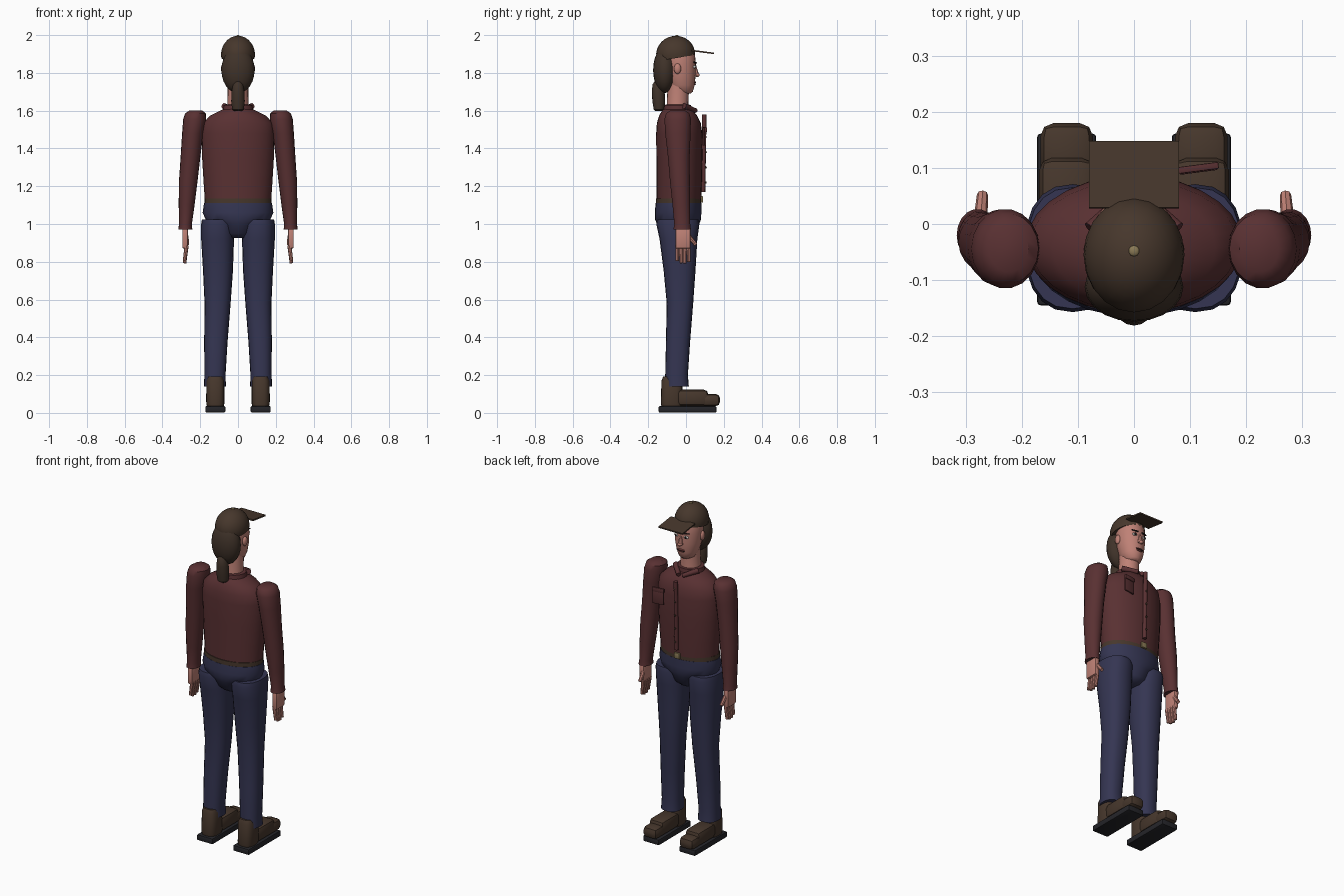
import bpy, bmesh, math
from mathutils import Vector, Matrix

if "Cube" in bpy.data.objects:
    bpy.data.objects.remove(bpy.data.objects["Cube"], do_unlink=True)


def material(name, rgb):
    m = bpy.data.materials.new(name)
    m.use_nodes = True
    m.diffuse_color = (*rgb, 1)
    m.node_tree.nodes["Principled BSDF"].inputs["Base Color"].default_value = (*rgb, 1)
    return m


SHIRT = material("maroon cloth", (.10, .03, .032))
PANTS = material("navy denim", (.035, .036, .085))
SKIN = material("skin", (.52, .22, .18))
BROWN = material("brown leather", (.062, .038, .025))
HAIR = material("dark brown hair", (.05, .032, .022))
SOLE = material("black rubber", (.018, .018, .022))
BRASS = material("brass", (.25, .19, .09))
WHITE = material("eye white", (.6, .58, .55))
DARK = material("dark lines", (.015, .01, .01))
LIPS = material("lips", (.22, .06, .055))


def finish(name, bm, mat, angle=40):
    bmesh.ops.recalc_face_normals(bm, faces=bm.faces)
    me = bpy.data.meshes.new(name)
    bm.to_mesh(me)
    bm.free()
    me.materials.append(mat)
    ob = bpy.data.objects.new(name, me)
    bpy.context.collection.objects.link(ob)
    bpy.ops.object.select_all(action='DESELECT')
    ob.select_set(True)
    bpy.context.view_layer.objects.active = ob
    bpy.ops.object.shade_smooth_by_angle(angle=math.radians(angle))
    return ob


def loft(name, mat, rings, sides=20, power=1.0):
    """Stack of elliptical rings: (z, centre x, centre y, radius x, radius y)."""
    bm = bmesh.new()
    loops = []
    for z, cx, cy, rx, ry in rings:
        loop = []
        for i in range(sides):
            a = math.tau * i / sides
            c, s = math.cos(a), math.sin(a)
            loop.append(bm.verts.new((cx + rx * math.copysign(abs(c) ** power, c),
                                      cy + ry * math.copysign(abs(s) ** power, s), z)))
        loops.append(loop)
    for a, b in zip(loops, loops[1:]):
        for i in range(sides):
            j = (i + 1) % sides
            bm.faces.new((a[i], a[j], b[j], b[i]))
    bm.faces.new(loops[0])
    bm.faces.new(loops[-1])
    return finish(name, bm, mat)


def box(name, mat, loc, size, rot=(0, 0, 0), bevel=0.0):
    bm = bmesh.new()
    bmesh.ops.create_cube(bm, size=1)
    bmesh.ops.scale(bm, vec=size, verts=bm.verts)
    if bevel:
        bmesh.ops.bevel(bm, geom=bm.edges[:], offset=bevel, segments=2, affect='EDGES', profile=.5)
    ob = finish(name, bm, mat)
    ob.location, ob.rotation_euler = loc, rot
    return ob


def ball(name, mat, loc, radii, rot=(0, 0, 0), sides=20):
    bm = bmesh.new()
    bmesh.ops.create_uvsphere(bm, u_segments=sides, v_segments=sides // 2 + 2, radius=1)
    bmesh.ops.scale(bm, vec=radii, verts=bm.verts)
    ob = finish(name, bm, mat, 60)
    ob.location, ob.rotation_euler = loc, rot
    return ob


def rod(name, mat, p, q, r1, r2, sides=10):
    p, q = Vector(p), Vector(q)
    bm = bmesh.new()
    bmesh.ops.create_cone(bm, cap_ends=True, segments=sides, radius1=r1, radius2=r2,
                          depth=(q - p).length)
    ob = finish(name, bm, mat)
    ob.location = (p + q) / 2
    ob.rotation_euler = (q - p).to_track_quat('Z', 'Y').to_euler()
    return ob


# Torso, belt and hips
loft("shirt_body", SHIRT, [
    (1.13, 0, -.038, .176, .118), (1.22, 0, -.036, .182, .12), (1.35, 0, -.035, .19, .122),
    (1.48, 0, -.036, .193, .122), (1.535, 0, -.038, .185, .116), (1.575, 0, -.042, .145, .1),
    (1.605, 0, -.045, .085, .078), (1.615, 0, -.045, .06, .06)], 28)
loft("belt", BROWN, [(1.105, 0, -.04, .178, .12), (1.135, 0, -.04, .178, .12)], 28)
loft("hips", PANTS, [
    (.925, 0, -.04, .055, .06), (.95, 0, -.04, .088, .09), (1.0, 0, -.042, .115, .112),
    (1.025, 0, -.042, .172, .122), (1.06, 0, -.042, .187, .123), (1.11, 0, -.04, .18, .121)], 28)

# Neck and collar
loft("neck", SKIN, [(1.59, 0, -.045, .062, .062), (1.63, 0, -.045, .056, .057),
                    (1.74, 0, -.04, .054, .057)])
loft("collar", SHIRT, [(1.595, 0, -.045, .082, .076), (1.63, 0, -.045, .076, .07),
                       (1.632, 0, -.045, .062, .06)])

# Shirt placket, buttons, pocket and buckle
rod("placket", SHIRT, (0, .09, 1.17), (0, .097, 1.58), .012, .012)
for i in range(5):
    ball("shirt_button", BROWN, (0, .105, 1.22 + i * .08), (.006, .005, .006), sides=8)
box("chest_pocket", SHIRT, (.115, .097, 1.46), (.068, .01, .09), (0, 0, .13), .002)
box("pocket_flap", SHIRT, (.115, .1, 1.5), (.072, .012, .025), (0, 0, .13), .002)
box("belt_buckle", BRASS, (0, .083, 1.13), (.036, .014, .034), (0, 0, 0), .003)

for side, s in (("left", 1), ("right", -1)):
    # Collar points
    rod(side + "_collar_point", SHIRT, (s * .076, -.01, 1.625), (s * .012, .052, 1.6), .016, .012)

    # Sleeve
    loft(side + "_sleeve", SHIRT, [
        (.972, s * .279, -.02, .037, .047), (1.0, s * .278, -.02, .034, .043),
        (1.1, s * .272, -.025, .042, .047), (1.22, s * .264, -.032, .049, .053),
        (1.35, s * .252, -.038, .052, .058), (1.48, s * .24, -.043, .056, .068),
        (1.555, s * .229, -.044, .061, .071), (1.585, s * .225, -.044, .055, .063),
        (1.6, s * .223, -.044, .035, .042)], 18)

    # Hand with fingers and thumb
    box(side + "_palm", SKIN, (s * .28, -.016, .925), (.03, .08, .11), (0, 0, 0), .008)
    for i in range(4):
        y = -.046 + i * .02
        tip = (.805, .793, .792, .8)[i]
        rod(side + "_finger", SKIN, (s * .272, y, .885), (s * .283, y, tip), .011, .009, 8)
    rod(side + "_thumb", SKIN, (s * .273, .015, .935), (s * .27, .052, .89), .012, .01, 8)

    # Trouser leg
    loft(side + "_trouser_leg", PANTS, [
        (.14, s * .122, -.047, .058, .062), (.2, s * .122, -.05, .056, .06),
        (.38, s * .117, -.042, .062, .064), (.58, s * .108, -.032, .069, .07),
        (.75, s * .106, -.034, .079, .084), (.92, s * .108, -.04, .087, .1),
        (1.0, s * .109, -.043, .086, .114), (1.025, s * .109, -.043, .082, .108)], 20, .85)

    # Boot with sole
    loft(side + "_boot_shaft", BROWN, [
        (.035, s * .12, -.075, .044, .055), (.05, s * .12, -.075, .048, .058),
        (.17, s * .12, -.075, .047, .055), (.192, s * .12, -.075, .038, .046)], 20, .7)
    box(side + "_boot_instep", BROWN, (s * .12, .035, .08), (.098, .165, .085), (0, 0, 0), .022)
    box(side + "_boot_toe", BROWN, (s * .12, .125, .068), (.094, .11, .066), (0, 0, 0), .024)
    box(side + "_sole", SOLE, (s * .12, .008, .019), (.105, .306, .034), (0, 0, 0), .006)

    # Eye, brow and ear
    ball(side + "_eye", WHITE, (s * .032, .044, 1.832), (.015, .009, .008), sides=12)
    ball(side + "_pupil", DARK, (s * .032, .051, 1.832), (.007, .004, .007), sides=10)
    rod(side + "_brow", DARK, (s * .014, .053, 1.853), (s * .05, .042, 1.856), .005, .004, 6)
    ball(side + "_ear", SKIN, (s * .078, -.045, 1.822), (.012, .019, .028), sides=12)

# Head and face
loft("head", SKIN, [
    (1.69, 0, -.012, .03, .036), (1.7, 0, -.016, .046, .052), (1.735, 0, -.022, .062, .068),
    (1.79, 0, -.027, .074, .078), (1.85, 0, -.03, .078, .082), (1.91, 0, -.034, .076, .08),
    (1.95, 0, -.04, .06, .065)], 24)
rod("nose", SKIN, (0, .054, 1.785), (0, .046, 1.845), .016, .006, 8)
ball("nose_tip", SKIN, (0, .06, 1.788), (.013, .012, .01), sides=10)
ball("upper_lip", LIPS, (0, .046, 1.751), (.024, .008, .005), sides=12)
ball("lower_lip", LIPS, (0, .044, 1.741), (.02, .008, .005), sides=12)
rod("mouth_line", DARK, (-.022, .0485, 1.746), (.022, .0485, 1.746), .003, .003, 6)

# Hair and ponytail
ball("hair", HAIR, (0, -.112, 1.815), (.088, .062, .122))
loft("ponytail", HAIR, [
    (1.598, 0, -.143, .02, .018), (1.606, 0, -.143, .031, .028), (1.65, 0, -.144, .036, .034),
    (1.7, 0, -.147, .034, .034), (1.74, 0, -.15, .026, .027), (1.755, 0, -.15, .014, .015)], 16)

# Cap: dome with its lower half cut away, tilted back slightly
bm = bmesh.new()
bmesh.ops.create_uvsphere(bm, u_segments=20, v_segments=14, radius=1)
bmesh.ops.bisect_plane(bm, geom=bm.verts[:] + bm.edges[:] + bm.faces[:],
                       plane_co=(0, 0, -.2), plane_no=(0, 0, 1), clear_inner=True)
bmesh.ops.holes_fill(bm, edges=[e for e in bm.edges if e.is_boundary])
bmesh.ops.scale(bm, vec=(.09, .103, .098), verts=bm.verts)
bmesh.ops.rotate(bm, verts=bm.verts, matrix=Matrix.Rotation(.16, 3, 'X'))
cap = finish("cap_dome", bm, BROWN)
cap.location = (0, -.055, 1.898)
ball("cap_button", BRASS, (0, -.048, 1.995), (.01, .01, .005), sides=10)
box("cap_brim", BROWN, (0, .088, 1.911), (.16, .12, .008), (-.13, 0, 0))
